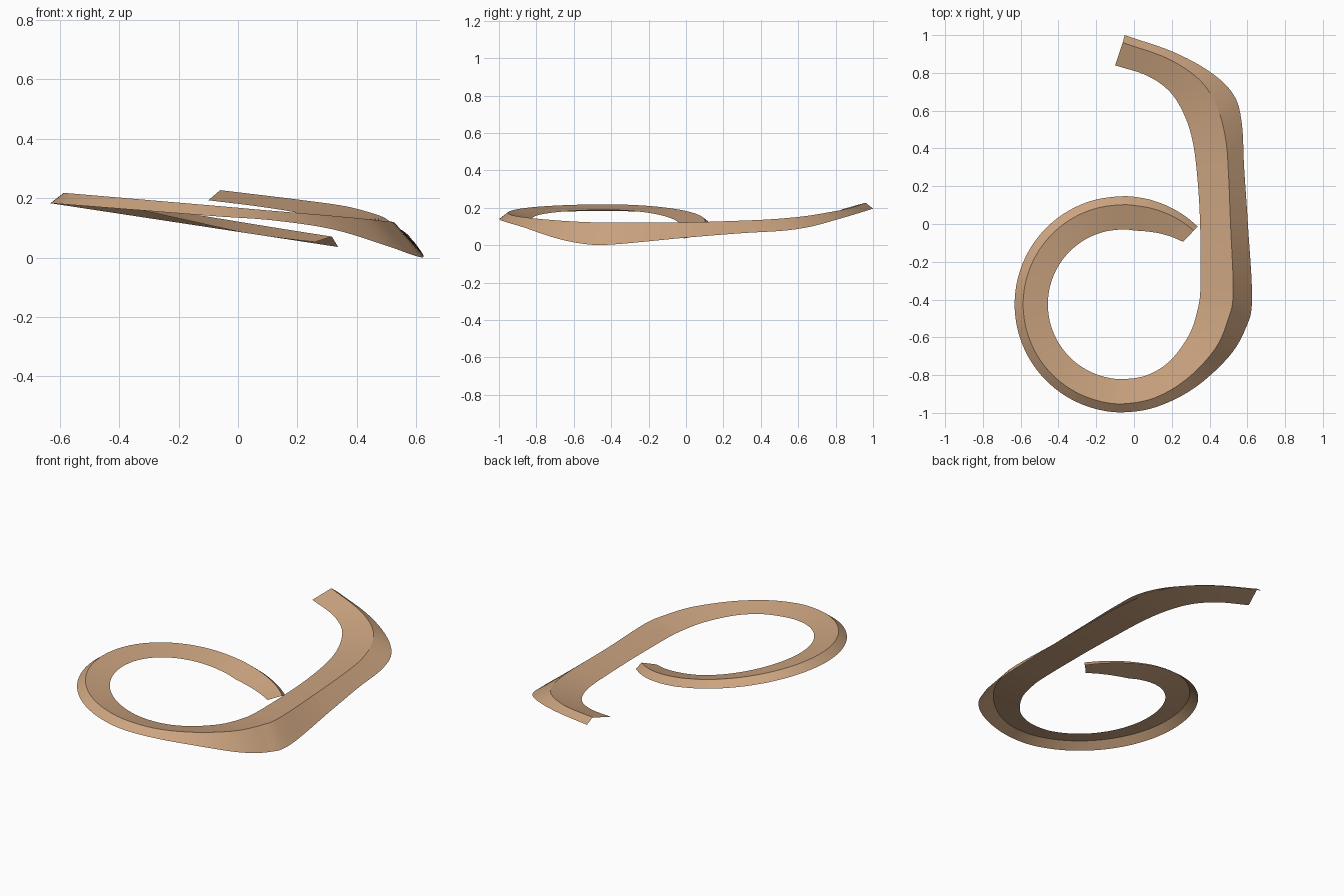
import bpy, bmesh, math
from mathutils import Vector

# one tan colour for the whole ribbon
tan = bpy.data.materials.new("tan")
tan.diffuse_color = (0.60, 0.37, 0.215, 1)


def ring_station(deg):
    """Inner, ridge and outer point on the tilted round loop."""
    a = math.radians(deg)
    k = 0.087 if deg < 180 else 0.045      # back half dips more than front
    drop = k * (1 + math.cos(a))
    t = max(0.0, (80 - deg) / 34)          # band narrows to the loose end
    rows = ((0.396 + 0.064 * t ** 1.3, 0.188 + 0.012 * t),
            (0.527 + 0.015 * t, 0.218), (0.572, 0.183))
    return [Vector((-0.06 + r * math.cos(a), -0.425 + r * math.sin(a), z - drop))
            for r, z in rows]


stations = [ring_station(d) for d in
            (46, 54, 63, 72, 80, 90, 105, 120, 135, 150, 165, 180,
             195, 210, 225, 240, 255, 270)]

# straight side and upper hook: inner xyz, ridge xyz, outer xyz
hook = [
    (0.07, -0.80, 0.132, 0.11, -0.92, 0.158, 0.12, -0.968, 0.125),
    (0.19, -0.725, 0.12, 0.28, -0.82, 0.144, 0.32, -0.868, 0.095),
    (0.29, -0.59, 0.106, 0.43, -0.66, 0.130, 0.50, -0.705, 0.04),
    (0.335, -0.46, 0.098, 0.50, -0.50, 0.122, 0.59, -0.555, 0.008),
    (0.352, -0.33, 0.095, 0.525, -0.36, 0.120, 0.625, -0.40, 0.003),
    (0.35, 0.0, 0.098, 0.511, 0.0, 0.122, 0.603, 0.0, 0.04),
    (0.335, 0.25, 0.105, 0.50, 0.27, 0.130, 0.583, 0.30, 0.064),
    (0.31, 0.44, 0.118, 0.485, 0.45, 0.138, 0.571, 0.53, 0.078),
    (0.265, 0.58, 0.135, 0.44, 0.62, 0.153, 0.53, 0.68, 0.102),
    (0.19, 0.70, 0.153, 0.35, 0.76, 0.175, 0.41, 0.80, 0.135),
    (0.07, 0.785, 0.172, 0.18, 0.875, 0.198, 0.21, 0.91, 0.167),
    (-0.10, 0.84, 0.193, -0.06, 0.96, 0.227, -0.05, 1.0, 0.195),
]
stations += [[Vector(s[i:i + 3]) for i in (0, 3, 6)] for s in hook]


def smooth_rail(pts, steps=6):
    """Catmull-Rom curve through the points."""
    p = [2 * pts[0] - pts[1]] + pts + [2 * pts[-1] - pts[-2]]
    out = []
    for a, b, c, d in zip(p, p[1:], p[2:], p[3:]):
        for i in range(steps):
            t = i / steps
            out.append(0.5 * (2 * b + (c - a) * t + (2 * a - 5 * b + 4 * c - d) * t * t
                              + (3 * b - a - 3 * c + d) * t ** 3))
    return out + [pts[-1]]


# loft the thin angled band: top strip and outer flange meet at the ridge
bm = bmesh.new()
rails = [[bm.verts.new(v) for v in smooth_rail([s[j] for s in stations])]
         for j in range(3)]
for lo, hi in zip(rails, rails[1:]):
    for i in range(len(lo) - 1):
        bm.faces.new((lo[i], lo[i + 1], hi[i + 1], hi[i]))
for f in bm.faces:
    f.normal_update()
# the top strip must face upward
if sum(f.normal.z for f in bm.faces) < 0:
    bmesh.ops.reverse_faces(bm, faces=bm.faces[:])
for f in bm.faces:
    f.smooth = True
for v, w in zip(rails[1], rails[1][1:]):
    bm.edges.get((v, w)).smooth = False     # crisp ridge

mesh = bpy.data.meshes.new("curled_ribbon")
bm.to_mesh(mesh)
bm.free()
mesh.materials.append(tan)
ribbon = bpy.data.objects.new("curled_ribbon", mesh)
bpy.context.collection.objects.link(ribbon)
